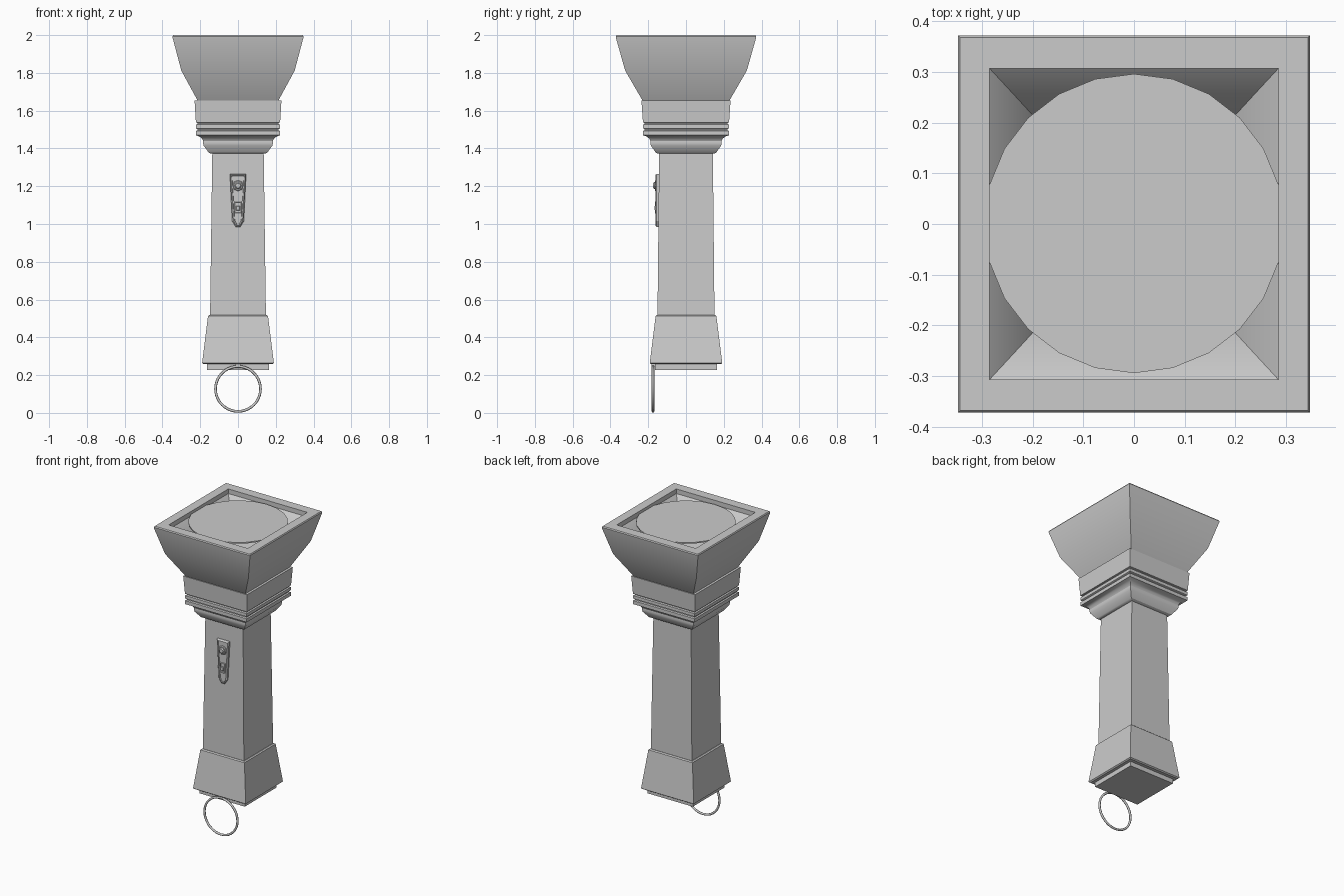
import bpy, bmesh, math

if "Cube" in bpy.data.objects:
    bpy.data.objects.remove(bpy.data.objects["Cube"])


def finish(bm, name, angle=30):
    bmesh.ops.recalc_face_normals(bm, faces=bm.faces)
    me = bpy.data.meshes.new(name)
    bm.to_mesh(me)
    bm.free()
    ob = bpy.data.objects.new(name, me)
    bpy.context.collection.objects.link(ob)
    bpy.ops.object.select_all(action='DESELECT')
    bpy.context.view_layer.objects.active = ob
    ob.select_set(True)
    bpy.ops.object.shade_smooth_by_angle(angle=math.radians(angle))
    return ob


def square_loft(name, rings):
    """Closed loft through rectangles given as (half x, half y, z)."""
    bm = bmesh.new()
    loops = [[bm.verts.new((sx * x, sy * y, z))
              for sx, sy in ((-1, -1), (1, -1), (1, 1), (-1, 1))]
             for x, y, z in rings]
    for a, b in zip(loops, loops[1:]):
        for i in range(4):
            j = (i + 1) % 4
            bm.faces.new((a[i], a[j], b[j], b[i]))
    bm.faces.new(loops[0])
    bm.faces.new(loops[-1])
    return finish(bm, name)


def front_plate(name, outline, y_back, y_front, bevel=0.0, recess=None):
    """Outline in x, z pulled out toward the front, optionally with a sunk panel."""
    bm = bmesh.new()
    back = [bm.verts.new((x, y_back, z)) for x, z in outline]
    front = [bm.verts.new((x, y_front, z)) for x, z in outline]
    n = len(outline)
    for i in range(n):
        j = (i + 1) % n
        bm.faces.new((back[i], back[j], front[j], front[i]))
    bm.faces.new(back)
    face = bm.faces.new(front)
    bmesh.ops.recalc_face_normals(bm, faces=bm.faces)
    if bevel:
        bmesh.ops.inset_region(bm, faces=[face], thickness=bevel, depth=bevel)
    if recess:
        bmesh.ops.inset_region(bm, faces=[face], thickness=recess, depth=0)
        bmesh.ops.inset_region(bm, faces=[face], thickness=0.002, depth=-0.005)
    return finish(bm, name, 20)


def circle(r, z, n):
    return [(r * math.cos(2 * math.pi * i / n), z + r * math.sin(2 * math.pi * i / n))
            for i in range(n)]


def box(x, z0, z1):
    return [(-x, z0), (x, z0), (x, z1), (-x, z1)]


# Handle: tail plug, flared foot and tapered grip
square_loft("tail_plug", [(.163, .163, .228), (.163, .163, .28)])
square_loft("handle_foot", [(.182, .184, .258), (.19, .192, .264),
                            (.159, .161, .512), (.152, .154, .518)])
square_loft("handle_grip", [(.148, .151, .50), (.136, .142, 1.39)])

# Collar: chamfer, cove, two ridges and a wide band
square_loft("collar", [
    (.143, .147, 1.372), (.155, .160, 1.378), (.182, .186, 1.415),
    (.185, .189, 1.428), (.184, .188, 1.440), (.190, .194, 1.452),
    (.204, .208, 1.463), (.222, .227, 1.470), (.222, .227, 1.493),
    (.214, .219, 1.497), (.214, .219, 1.502), (.222, .227, 1.506),
    (.222, .227, 1.526), (.214, .219, 1.530), (.214, .219, 1.535),
    (.223, .228, 1.538), (.230, .236, 1.655)])

# Head shell with rim and hollow reflector
square_loft("lamp_head", [
    (.212, .228, 1.650), (.300, .322, 1.812), (.346, .371, 1.985),
    (.347, .372, 1.993), (.343, .368, 2.0), (.285, .307, 2.0),
    (.285, .307, 1.97), (.235, .253, 1.92), (.15, .16, 1.70)])

# Round lens
bm = bmesh.new()
bmesh.ops.create_cone(bm, cap_ends=True, segments=24, radius1=.295, radius2=.295, depth=.008)
# start with a vertex on the y axis, just below the rim
bmesh.ops.translate(bm, verts=bm.verts, vec=(0, .001, 1.977))
finish(bm, "lens")

# Switch: pointed plate, round button and slider
plate = [(-.043, 1.265), (-.031, 1.015), (-.012, .985),
         (.012, .985), (.031, 1.015), (.043, 1.265)]
front_plate("switch_plate", plate, -.13, -.155, .007, .006)
front_plate("button_ring", circle(.029, 1.203, 8), -.14, -.161, .004)
front_plate("round_button", circle(.019, 1.203, 8), -.14, -.168, .006)
front_plate("slider_frame", box(.018, 1.055, 1.12), -.14, -.161, .002, .003)
front_plate("slider_knob", box(.010, 1.072, 1.095), -.14, -.164, .003)

# Hanging ring and the lug that holds it
bpy.ops.mesh.primitive_torus_add(location=(0, -.175, .127), rotation=(math.pi / 2, 0, 0),
                                 major_segments=40, minor_segments=8,
                                 major_radius=.119, minor_radius=.007)
bpy.context.object.name = "hanging_ring"
bpy.ops.object.shade_smooth_by_angle(angle=math.radians(60))
front_plate("ring_lug", box(.014, .246, .27), -.165, -.182)
